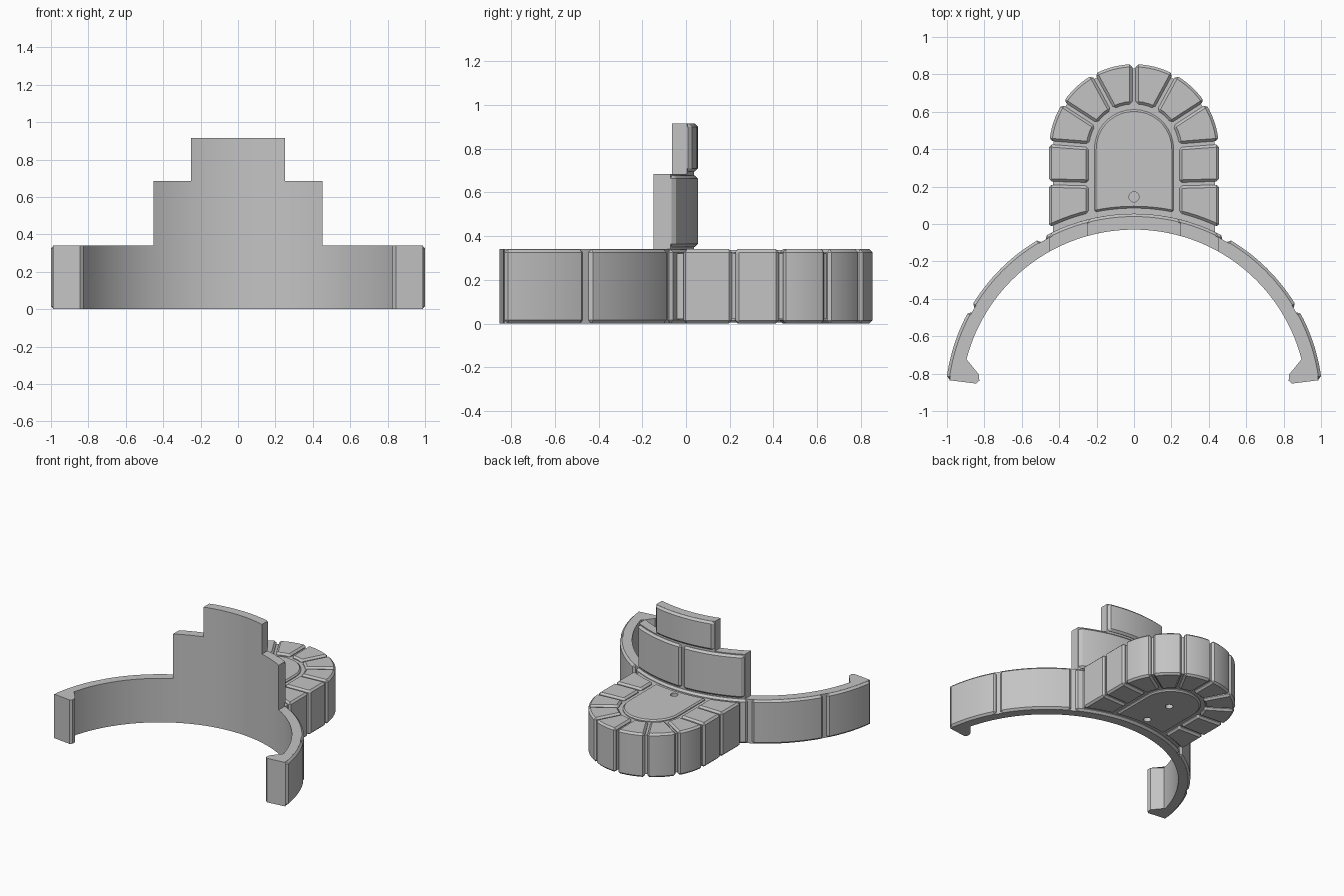
import bpy, bmesh
from math import sin, cos, asin, radians, pi

if "Cube" in bpy.data.objects:
    bpy.data.objects.remove(bpy.data.objects["Cube"])

CY = -0.955                        # centre of the band circle
R_IN, R_CORE, R_OUT = 0.925, 0.992, 1.01
HEIGHT, ARCH_Y = 0.34, 0.4         # base height, centre of the arched end

stone = bpy.data.materials.new("stone_grey")
stone.use_nodes = True
stone.diffuse_color = (0.55, 0.55, 0.55, 1)
stone.node_tree.nodes["Principled BSDF"].inputs["Base Color"].default_value = (0.55, 0.55, 0.55, 1)


def prism(name, outline, z0, z1, chamfer=0.0):
    """Extrude an outline and chamfer its sharp edges."""
    bm = bmesh.new()
    face = bm.faces.new([bm.verts.new((x, y, z0)) for x, y in outline])
    grown = bmesh.ops.extrude_face_region(bm, geom=[face], use_keep_orig=True)["geom"]
    bmesh.ops.translate(bm, vec=(0, 0, z1 - z0),
                        verts=[v for v in grown if isinstance(v, bmesh.types.BMVert)])
    bmesh.ops.recalc_face_normals(bm, faces=bm.faces)
    if chamfer:
        sharp = [e for e in bm.edges if e.calc_face_angle(0) > radians(30)]
        bmesh.ops.bevel(bm, geom=sharp, offset=chamfer, offset_type='OFFSET',
                        segments=1, profile=0.5, affect='EDGES', clamp_overlap=True)
    mesh = bpy.data.meshes.new(name)
    bm.to_mesh(mesh)
    bm.free()
    mesh.materials.append(stone)
    mesh.shade_smooth()
    mesh.set_sharp_from_angle(angle=radians(28))
    obj = bpy.data.objects.new(name, mesh)
    bpy.context.scene.collection.objects.link(obj)
    return obj


def arc(r, a0, a1, n, cy=CY):
    """Points on a circle; angles run clockwise from +y."""
    return [(r * sin(a0 + (a1 - a0) * i / n), cy + r * cos(a0 + (a1 - a0) * i / n))
            for i in range(n + 1)]


def arc_x(r, x0, x1, n):
    return arc(r, asin(x0 / r), asin(x1 / r), n)


def ring_x(r0, r1, x0, x1, n):
    return arc_x(r1, x0, x1, n) + arc_x(r0, x1, x0, n)


def mirrored(points, side):
    return [(side * x, y) for x, y in points]


# Headband with inward hooks at both ends
end = radians(82.8)
hook = [(0.99, -0.835), (0.845, -0.853), (0.827, -0.838), (0.829, -0.805), (0.912, -0.733)]
inner_end = asin(0.902 / R_IN)
band = (arc(R_CORE, -end, end, 96) + hook + arc(R_IN, inner_end, -inner_end, 90)
        + mirrored(hook[::-1], -1))
prism("band", band, 0, HEIGHT)

# Raised stones around the outside of the band
r_back = 0.965
for side, label in ((1, "left"), (-1, "right")):
    for a0, a1, where in ((30.1, 59.2, "front"), (61.0, 82.8, "end")):
        a0, a1 = radians(a0), radians(a1)
        outline = arc(R_OUT, a0, a1, 14) + arc(r_back, a1, a0, 14)
        prism(f"band_stone_{where}_{label}", mirrored(outline, side), 0.0005, HEIGHT - 0.0005, 0.015)
mid = radians(28.3)
prism("band_stone_middle", arc(R_OUT, -mid, mid, 28) + arc(r_back, mid, -mid, 28),
      0.0005, HEIGHT - 0.0005, 0.015)

# Stepped wall rising from the band
prism("lower_wall", ring_x(R_IN, R_CORE, -0.452, 0.452, 28), HEIGHT - 0.02, 0.685)
prism("upper_wall", ring_x(R_IN, R_CORE, -0.25, 0.25, 16), 0.66, 0.915)
for side, label in ((1, "left"), (-1, "right")):
    prism(f"lower_wall_stone_{label}",
          mirrored(ring_x(r_back, R_OUT, 0.009, 0.451, 12), side), 0.35, 0.678, 0.015)
prism("upper_wall_stone", ring_x(r_back, R_OUT, -0.249, 0.249, 14), 0.695, 0.9145, 0.015)

# Core of the arched platform behind the wall
core = prism("platform_core",
             arc(0.432, -pi / 2, pi / 2, 48, ARCH_Y) + arc_x(0.965, 0.432, -0.432, 24),
             0.02, HEIGHT - 0.02)

# Smooth arched panel in the middle
panel = prism("platform_panel",
              arc(0.212, -pi / 2, pi / 2, 18, ARCH_Y) + arc_x(1.04, 0.212, -0.212, 10),
              0.004, HEIGHT - 0.004, 0.01)

# Stones round the rim of the platform
R0, R1, GAP = 0.242, 0.454, 0.009
step = radians(28.5)
for side, label in ((1, "left"), (-1, "right")):
    for i in range(3):
        a0, a1 = i * step, (i + 1) * step
        outline = (arc(R1, a0 + GAP / R1, a1 - GAP / R1, 6, ARCH_Y)
                   + arc(R0, a1 - GAP / R0, a0 + GAP / R0, 3, ARCH_Y))
        prism(f"arch_stone_{i + 1}_{label}", mirrored(outline, side), 0, HEIGHT, 0.014)
    upper = [(R0, 0.222), (R1, 0.228), (R1, 0.426), (R0, 0.41)]
    prism(f"side_stone_upper_{label}", mirrored(upper, side), 0, HEIGHT, 0.014)
    lower = [(R1, 0.21), (R0, 0.204)] + arc_x(1.042, R0, R1, 5)
    prism(f"side_stone_lower_{label}", mirrored(lower, side), 0, HEIGHT, 0.014)

# Small round holes: one on top, two underneath
for y, z in ((0.145, HEIGHT), (0.145, 0), (0.385, 0)):
    cutter = prism("hole_cutter", arc(0.027, 0, 2 * pi * 23 / 24, 23, y), z - 0.06, z + 0.06)
    cutter.hide_render = True
    for target in (core, panel):
        cut = target.modifiers.new("hole", 'BOOLEAN')
        cut.operation, cut.solver, cut.object = 'DIFFERENCE', 'EXACT', cutter
        bpy.context.view_layer.update()
        graph = bpy.context.evaluated_depsgraph_get()
        mesh = bpy.data.meshes.new_from_object(target.evaluated_get(graph))
        target.modifiers.clear()
        target.data = mesh
        mesh.set_sharp_from_angle(angle=radians(28))
    bpy.data.objects.remove(cutter)
